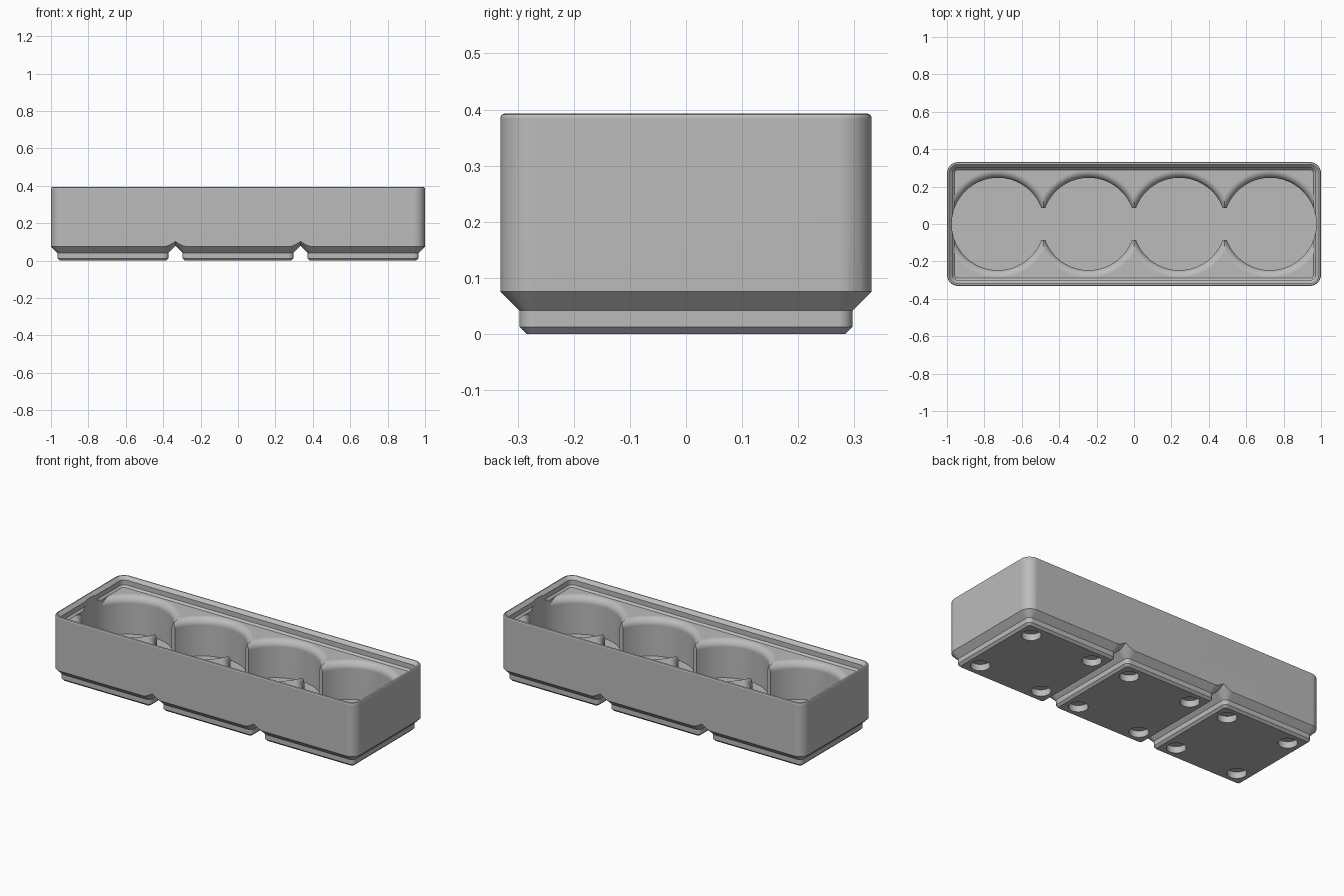
import bpy, bmesh, math

if "Cube" in bpy.data.objects:
    bpy.data.objects.remove(bpy.data.objects["Cube"], do_unlink=True)

HX, HY, H = 1.0, 0.331, 0.393      # half length, half depth, height
PITCH = 0.669                      # spacing of the feet
CUP_R, CUP_STEP, FILLET = 0.247, 0.485, 0.04
FLOOR, TOP = 0.112, 0.335          # cup floor and top of the solid infill

grey = bpy.data.materials.new("grey plastic")
grey.use_nodes = True
grey.diffuse_color = (0.5, 0.5, 0.5, 1)
grey.node_tree.nodes["Principled BSDF"].inputs["Base Color"].default_value = (0.5, 0.5, 0.5, 1)


def finish(bm, name):
    bmesh.ops.recalc_face_normals(bm, faces=bm.faces)
    mesh = bpy.data.meshes.new(name)
    bm.to_mesh(mesh)
    bm.free()
    mesh.materials.append(grey)
    ob = bpy.data.objects.new(name, mesh)
    bpy.context.collection.objects.link(ob)
    return ob


def rounded_loft(name, hx, hy, radius, levels, cx=0, seg=10):
    """Stack rounded rectangles; each level is (z, inset)."""
    bm = bmesh.new()
    rings = []
    for z, inset in levels:
        r = max(radius - inset, 0.004)
        ring = []
        for q, (sx, sy) in enumerate([(1, 1), (-1, 1), (-1, -1), (1, -1)]):
            for i in range(seg + 1):
                a = math.pi / 2 * (q + i / seg)
                ring.append(bm.verts.new((cx + sx * (hx - inset - r) + r * math.cos(a),
                                          sy * (hy - inset - r) + r * math.sin(a), z)))
        rings.append(ring)
    n = len(rings[0])
    for low, high in zip(rings, rings[1:]):
        for i in range(n):
            j = (i + 1) % n
            bm.faces.new((low[i], low[j], high[j], high[i]))
    bm.faces.new(rings[0])
    bm.faces.new(rings[-1])
    return finish(bm, name)


def lathe(name, profile, cx, cy, seg):
    """Solid of revolution from (radius, z) points."""
    bm = bmesh.new()
    rings = [[bm.verts.new((cx + r * math.cos(2 * math.pi * i / seg),
                            cy + r * math.sin(2 * math.pi * i / seg), z)) for i in range(seg)]
             for r, z in profile]
    for low, high in zip(rings, rings[1:]):
        for i in range(seg):
            j = (i + 1) % seg
            bm.faces.new((low[i], low[j], high[j], high[i]))
    bm.faces.new(rings[0])
    bm.faces.new(rings[-1])
    return finish(bm, name)


def box(name, hx, hy, z0, z1):
    bm = bmesh.new()
    bmesh.ops.create_cube(bm, size=1)
    for v in bm.verts:
        v.co = (v.co.x * 2 * hx, v.co.y * 2 * hy, z0 if v.co.z < 0 else z1)
    return finish(bm, name)


def combine(target, tool, operation):
    mod = target.modifiers.new("cut", "BOOLEAN")
    mod.operation, mod.object, mod.solver = operation, tool, "EXACT"
    bpy.context.view_layer.objects.active = target
    bpy.ops.object.modifier_apply(modifier=mod.name)
    bpy.data.objects.remove(tool, do_unlink=True)


# Feet flare at 45 degrees until they merge under the body
bin_body = box("storage_bin", 1.3, 0.6, 0.115, 0.5)
for k in (-1, 0, 1):
    foot = rounded_loft("foot", HY, HY, 0.06,
                        [(0, 0.047), (0.0127, 0.0343), (0.0414, 0.0343), (0.125, -0.0493)],
                        cx=k * PITCH)
    combine(bin_body, foot, "UNION")

# Outer walls with a softened rim
shell = rounded_loft("shell", HX, HY, 0.06,
                     [(-0.02, 0), (0.384, 0), (0.3875, 0.0008), (0.391, 0.003), (H, 0.008)])
combine(bin_body, shell, "INTERSECT")

# Stepped stacking lip
lip = rounded_loft("lip", HX, HY, 0.06,
                   [(TOP, 0.041), (0.346, 0.03), (0.3747, 0.03), (0.41, -0.0053)])
combine(bin_body, lip, "DIFFERENCE")

# Four round cups with filleted upper edges
steps = 8
curve = [(CUP_R + FILLET * (1 - math.cos(t)), TOP - FILLET + FILLET * math.sin(t))
         for t in (math.pi / 2 * i / steps for i in range(steps + 1))]
for k in (-1.5, -0.5, 0.5, 1.5):
    x = k * CUP_STEP
    cup = lathe("cup", [(CUP_R, FLOOR), (CUP_R, 0.45)], x, 0, 96)
    combine(bin_body, cup, "DIFFERENCE")
    flare = lathe("flare", [(CUP_R - 0.01, TOP - FILLET)] + curve + [(CUP_R + FILLET, TOP + 0.005)], x, 0, 96)
    combine(flare, box("limit", 0.959, 0.29, 0.2, 0.5), "INTERSECT")
    combine(bin_body, flare, "DIFFERENCE")

# Slot joining the cups
combine(bin_body, box("slot", 1.5 * CUP_STEP, 0.085, FLOOR, 0.45), "DIFFERENCE")

# Magnet pockets under each foot
for k in (-1, 0, 1):
    for sx in (-1, 1):
        for sy in (-1, 1):
            pocket = lathe("pocket", [(0.052, -0.02), (0.052, 0.038)],
                           k * PITCH + sx * 0.207, sy * 0.207, 32)
            combine(bin_body, pocket, "DIFFERENCE")

# Smooth curved walls, crisp creases
bpy.ops.object.select_all(action="DESELECT")
bin_body.select_set(True)
bpy.context.view_layer.objects.active = bin_body
bpy.ops.object.shade_smooth_by_angle(angle=math.radians(30))
normals = bin_body.modifiers.new("face weighted normals", "WEIGHTED_NORMAL")
normals.keep_sharp = True
